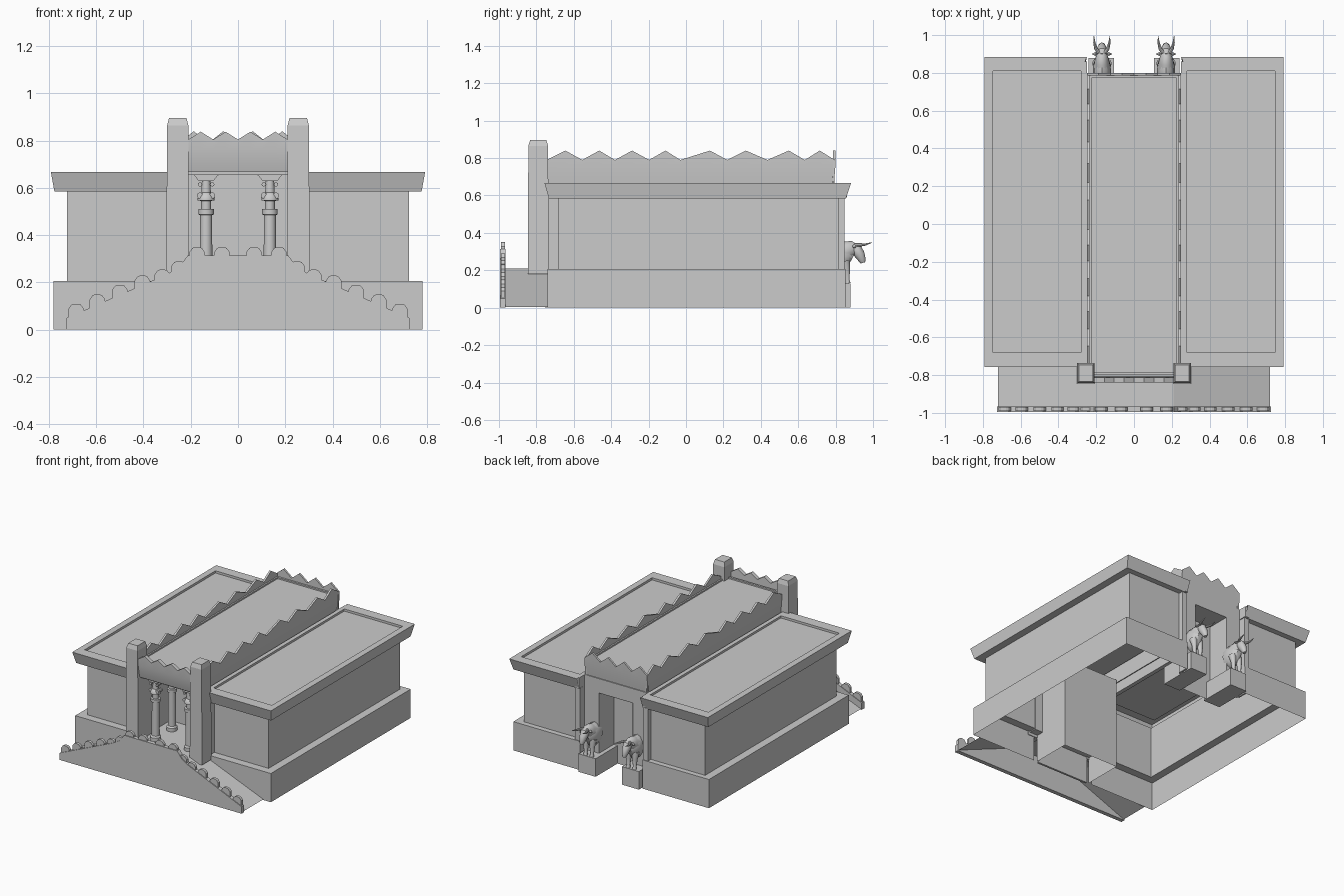
import bpy, bmesh, math
from mathutils import Vector

if "Cube" in bpy.data.objects:
    bpy.data.objects.remove(bpy.data.objects["Cube"])


def mesh(name, verts, faces, smooth=False):
    me = bpy.data.meshes.new(name)
    me.from_pydata([tuple(v) for v in verts], [], faces)
    bm = bmesh.new()
    bm.from_mesh(me)
    bmesh.ops.recalc_face_normals(bm, faces=bm.faces)
    bm.to_mesh(me)
    bm.free()
    ob = bpy.data.objects.new(name, me)
    bpy.context.collection.objects.link(ob)
    if smooth:
        bpy.context.view_layer.objects.active = ob
        bpy.ops.object.select_all(action='DESELECT')
        ob.select_set(True)
        bpy.ops.object.shade_smooth_by_angle(angle=math.radians(40))
    return ob


def loft(name, rings, s=1, skip=(), bottom=True, top=True):
    """Stack of rectangles (x0, x1, y0, y1, z); skip leaves sides open: 0 front, 1 right, 2 back, 3 left."""
    v, f = [], []
    for x0, x1, y0, y1, z in rings:
        v += [(s * x0, y0, z), (s * x1, y0, z), (s * x1, y1, z), (s * x0, y1, z)]
    for r in range(len(rings) - 1):
        for i in range(4):
            if i not in skip:
                j = (i + 1) % 4
                f.append((r * 4 + i, r * 4 + j, r * 4 + 4 + j, r * 4 + 4 + i))
    if bottom:
        f.append((3, 2, 1, 0))
    if top:
        n = len(v)
        f.append((n - 4, n - 3, n - 2, n - 1))
    return mesh(name, v, f)


def box(name, x0, x1, y0, y1, z0, z1, s=1, **kw):
    return loft(name, [(x0, x1, y0, y1, z0), (x0, x1, y0, y1, z1)], s, **kw)


def prism(name, pts, y0, y1):
    """Extrude an x-z outline along y."""
    n = len(pts)
    v = [(x, y0, z) for x, z in pts] + [(x, y1, z) for x, z in pts]
    f = [tuple(range(n)), tuple(range(2 * n - 1, n - 1, -1))]
    f += [(i, (i + 1) % n, n + (i + 1) % n, n + i) for i in range(n)]
    return mesh(name, v, f)


def lathe(name, prof, cx, cy, n=20):
    v = [(cx + r * math.cos(2 * math.pi * i / n), cy + r * math.sin(2 * math.pi * i / n), z)
         for r, z in prof for i in range(n)]
    f = [(k * n + i, k * n + (i + 1) % n, k * n + n + (i + 1) % n, k * n + n + i)
         for k in range(len(prof) - 1) for i in range(n)]
    return mesh(name, v, f, True)


def tube(name, path, radii, n=12, flat=1.0):
    """Capped round limb through the points; flat squeezes it sideways in x."""
    v, f = [], []
    pts = [Vector(p) for p in path]
    for k, p in enumerate(pts):
        d = (pts[min(k + 1, len(pts) - 1)] - pts[max(k - 1, 0)]).normalized()
        a = (Vector((1, 0, 0)) - d * d.x).normalized()
        b = d.cross(a)
        for i in range(n):
            t = 2 * math.pi * i / n
            v.append(p + radii[k] * (a * math.cos(t) * flat + b * math.sin(t)))
    for k in range(len(pts) - 1):
        for i in range(n):
            j = (i + 1) % n
            f.append((k * n + i, k * n + j, k * n + n + j, k * n + n + i))
    m = len(v)
    f += [tuple(range(n - 1, -1, -1)), tuple(range(m - n, m))]
    return mesh(name, v, f, True)


def parapet(name, a, b, out, ts, valley=.79, peak=.84, base=.655):
    """Zigzag-topped wall from a to b (valleys and peaks at fractions ts), bulging outward."""
    a, b, out = Vector((*a, 0)), Vector((*b, 0)), Vector((*out, 0))
    v, f = [], []
    for i, t in enumerate(ts):
        p = a.lerp(b, t)
        top = peak if i % 2 else valley
        for o, z in ((0, base), (.004, .70), (.009, .76), (.010, top), (-.004, top), (-.006, base)):
            q = p + out * o
            v.append((q.x, q.y, z))
    n = len(ts) - 1
    for i in range(n):
        for k in range(6):
            j = (k + 1) % 6
            f.append((i * 6 + k, i * 6 + j, i * 6 + 6 + j, i * 6 + 6 + k))
    f += [tuple(range(6)), tuple(n * 6 + k for k in range(5, -1, -1))]
    return mesh(name, v, f, True)


# uneven zigzag rhythm along the sides, even on the ends
side_y = [-.745, -.645, -.555, -.464, -.38, -.288, -.197, -.11, -.03,
          .128, .22, .32, .435, .55, .635, .715, .795]
side_t = [(y + .745) / 1.54 for y in side_y]
end_t = [i / 8 for i in range(9)]

for s in (-1, 1):
    # side wings: plinth, wall, flared cornice, sunken roof (hollow underneath)
    loft("side_wing", [
        (.25, .78, -.74, .853, 0), (.25, .78, -.74, .853, .207),
        (.285, .723, -.683, .815, .207), (.285, .723, -.683, .815, .585),
        (.255, .777, -.733, .855, .585), (.25, .792, -.757, .883, .668),
        (.28, .747, -.68, .81, .668), (.28, .747, -.68, .81, .652)],
        s, skip=(3,), bottom=False)
    box("roof_inner_rim", .25, .28, -.74, .86, .59, .667, s)
    box("plinth_return", .25, .262, .78, .853, 0, .207, s)
    box("wing_return", .252, .29, .78, .848, .207, .587, s)
    box("front_jamb", .21, .29, -.74, -.68, .2, .66, s)
    # front pylons with chamfered tops
    loft("front_pylon", [(.206, .304, -.845, -.735, .18), (.21, .30, -.843, -.737, .865),
                         (.218, .292, -.833, -.747, .896)], s)
    # zigzag parapets along the raised roof
    parapet("side_parapet", (s * .24, -.745), (s * .24, .795), (s, 0), side_t)

# central raised roof and end parapets
loft("central_roof", [(-.236, .236, -.80, .79, .655), (-.236, .236, -.80, .79, .775),
                      (-.225, .225, -.785, .772, .775), (-.225, .225, -.785, .772, .765)],
     bottom=False)
parapet("front_parapet", (-.21, -.82), (.21, -.82), (0, -2), end_t, .805, .838, .668)
parapet("back_parapet", (-.25, .79), (.25, .79), (0, 1), end_t)
box("front_lintel", -.21, .21, -.82, -.74, .668, .68)

# entrance hall and back doorway
box("entrance_hall", -.225, .225, -.74, -.45, 0, .668, skip=(0,), bottom=False)
box("hall_floor", -.225, .225, -.755, -.45, .195, .21)
box("hall_front", -.21, .21, -.755, -.74, 0, .21)
box("door_recess", -.135, .135, .63, .8, 0, .565, skip=(2,), bottom=False)
box("door_lintel", -.25, .25, .77, .798, .565, .668)

# stair ramp with landing, open below
rx = [(-.72, .005), (-.21, .21), (.21, .21), (.72, .005)]
mesh("stair_ramp", [(x, y, z) for y in (-.97, -.74) for x, z in rx],
     [(i, i + 1, i + 5, i + 4) for i in range(3)])

# balustrade wall with rounded merlons
half = [(.725, 0), (.725, .05), (.30, .235), (.25, .265), (.212, .315)]
prism("balustrade", half + [(-x, z) for x, z in reversed(half)], -.995, -.965)
merlons = [(.685, .11), (.595, .15), (.50, .19), (.405, .23), (.32, .255),
           (.25, .29), (.173, .35), (.068, .35)]
for s in (-1, 1):
    for x, z in merlons:
        w = .033
        prof = [(-w, -.06), (w, -.06), (w, -.022), (.6 * w, -.004), (.25 * w, 0),
                (-.25 * w, 0), (-.6 * w, -.004), (-w, -.022)]
        prism("merlon", [(s * x + px, z + pz) for px, pz in prof], -.989, -.969)

# hall columns with scrolled, bracketed capitals
for s in (-1, 1):
    for cy in (-.745, -.56):
        cx = s * .135
        lathe("column", [(.036, .21), (.036, .235), (.027, .245), (.025, .485), (.033, .488),
                         (.033, .51), (.021, .512), (.021, .545), (.036, .548), (.036, .555),
                         (.028, .575), (.02, .58), (.018, .635), (.03, .64), (.03, .66)], cx, cy)
        prism("capital_bracket", [(cx + a, z) for a, z in (
            (-.06, .672), (-.06, .66), (-.045, .648), (-.032, .63), (.032, .63),
            (.045, .648), (.06, .66), (.06, .672))], cy - .03, cy + .03)
        for a in (-1, 1):
            for z, r in ((.568, .013), (.615, .009)):
                prism("capital_scroll", [
                    (cx + a * .026 + r * math.cos(t * math.pi / 5),
                     z + r * math.sin(t * math.pi / 5)) for t in range(10)], cy - .024, cy + .024)

# back guardian bulls on pedestals
for s in (-1, 1):
    c = s * .17
    box("door_jamb", .135, .25, .77, .798, 0, .565, s)
    box("bull_pedestal", .105, .24, .60, .88, 0, .13, s)
    tube("bull_body", [(c, .77, .265), (c, .80, .268), (c, .84, .27), (c, .872, .275), (c, .89, .265)],
         [.075, .082, .08, .062, .03], flat=.58)
    tube("bull_neck", [(c, .82, .285), (c, .86, .305), (c, .89, .315), (c, .915, .31)],
         [.06, .052, .042, .024], flat=.75)
    tube("bull_head", [(c, .89, .335), (c, .905, .32), (c, .928, .285), (c, .942, .255), (c, .946, .24)],
         [.018, .032, .028, .02, .012], flat=.9)
    for a in (-1, 1):
        x = c + a * .025
        tube("bull_leg", [(x, .85, .25), (x, .86, .20), (x, .862, .15), (x, .866, .13)],
             [.027, .018, .012, .015], 10)
        tube("bull_ear", [(c + a * .018, .90, .325), (c + a * .036, .90, .328), (c + a * .052, .90, .322)],
             [.006, .010, .002], 8)
        tube("bull_horn", [(c + a * .016, .905, .335), (c + a * .032, .93, .336),
                           (c + a * .040, .96, .338), (c + a * .042, .996, .349)],
             [.010, .009, .006, .001], 8)
